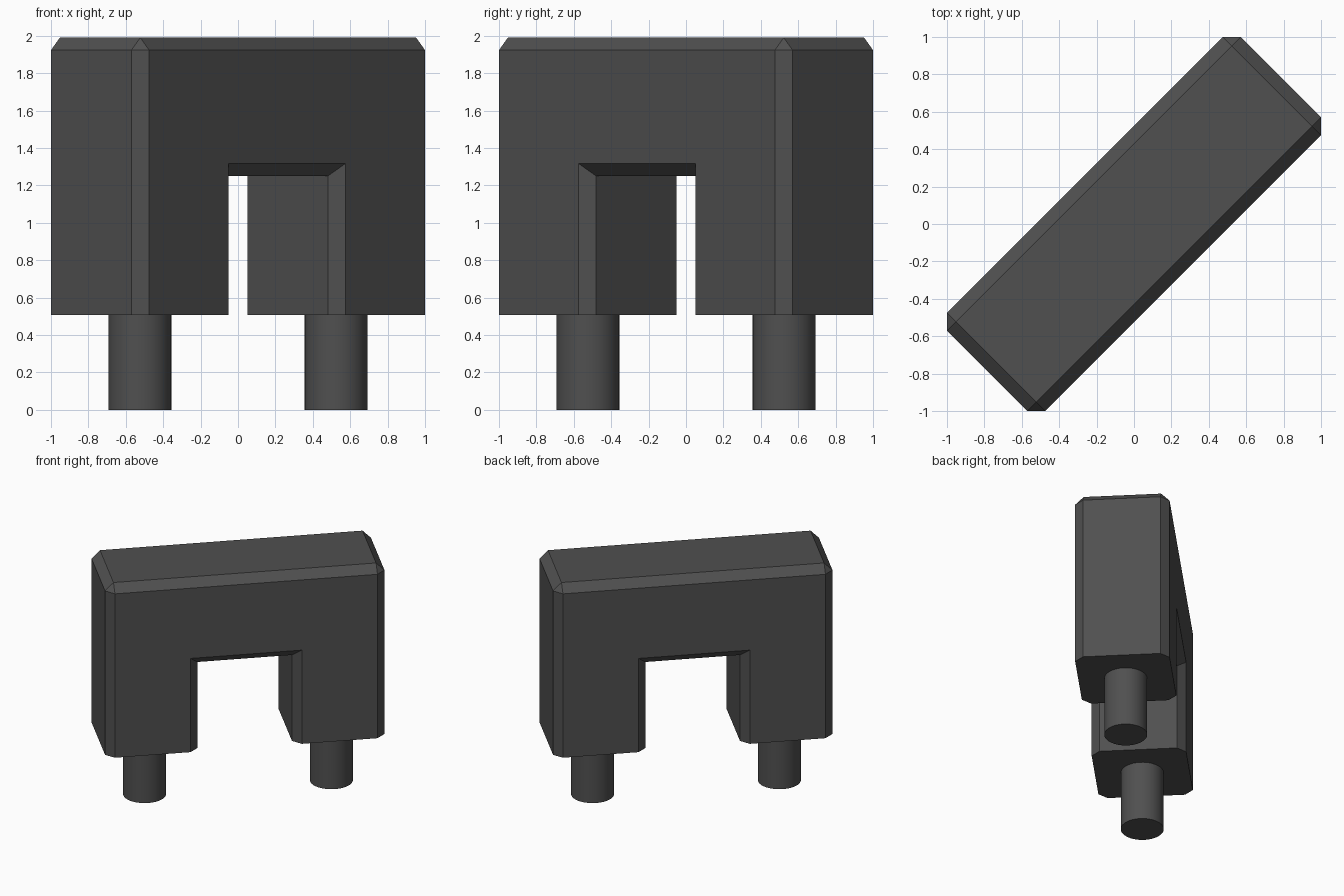
import bpy, bmesh, math
from mathutils import Matrix

if "Cube" in bpy.data.objects:
    bpy.data.objects.remove(bpy.data.objects["Cube"])

TURN = Matrix.Rotation(math.radians(45), 4, 'Z')   # the block stands diagonally
BOTTOM, TOP = 0.508, 1.99
HALF_LEN, HALF_THICK = 1.11, 0.371
GAP, ARCH = 0.375, 1.25                            # half opening width, arch height
CHAMFER = 0.067

plastic = bpy.data.materials.new("dark grey")
plastic.diffuse_color = (0.08, 0.08, 0.08, 1)
plastic.use_nodes = True
plastic.node_tree.nodes["Principled BSDF"].inputs["Base Color"].default_value = plastic.diffuse_color


def add_object(name, bm):
    bmesh.ops.recalc_face_normals(bm, faces=bm.faces)
    bm.transform(TURN)
    mesh = bpy.data.meshes.new(name)
    bm.to_mesh(mesh)
    bm.free()
    obj = bpy.data.objects.new(name, mesh)
    bpy.context.collection.objects.link(obj)
    mesh.materials.append(plastic)
    return obj


def outline(inset):
    """Arch outline; inset gives the shrunken front and back faces."""
    c = CHAMFER - inset
    end, top = HALF_LEN - inset, TOP - inset
    gap, arch = GAP + inset, ARCH + inset
    half = [(gap, arch), (gap, BOTTOM), (end, BOTTOM), (end, top - c), (end - c, top)]
    return half + [(-x, z) for x, z in reversed(half)]


# Arch body: four lofted sections, chamfered everywhere but the underside
bm = bmesh.new()
inner = HALF_THICK - CHAMFER
sections = [(-HALF_THICK, CHAMFER), (-inner, 0), (inner, 0), (HALF_THICK, CHAMFER)]
rings = [[bm.verts.new((x, y, z)) for x, z in outline(inset)] for y, inset in sections]
for a, b in zip(rings, rings[1:]):
    for i in range(len(a)):
        j = (i + 1) % len(a)
        bm.faces.new((a[i], a[j], b[j], b[i]))
bm.faces.new(rings[0])
bm.faces.new(rings[-1])
bmesh.ops.remove_doubles(bm, verts=bm.verts, dist=0.0005)
add_object("arch_body", bm)

# Round pins under both legs
for name, side in (("left_pin", -1), ("right_pin", 1)):
    bm = bmesh.new()
    bmesh.ops.create_cone(bm, cap_ends=True, segments=48, radius1=0.168, radius2=0.168,
                          depth=BOTTOM,
                          matrix=Matrix.Translation((side * 0.742, 0, BOTTOM / 2)))
    pin = add_object(name, bm)
    bpy.ops.object.select_all(action='DESELECT')
    pin.select_set(True)
    bpy.context.view_layer.objects.active = pin
    bpy.ops.object.shade_smooth_by_angle(angle=math.radians(30))
